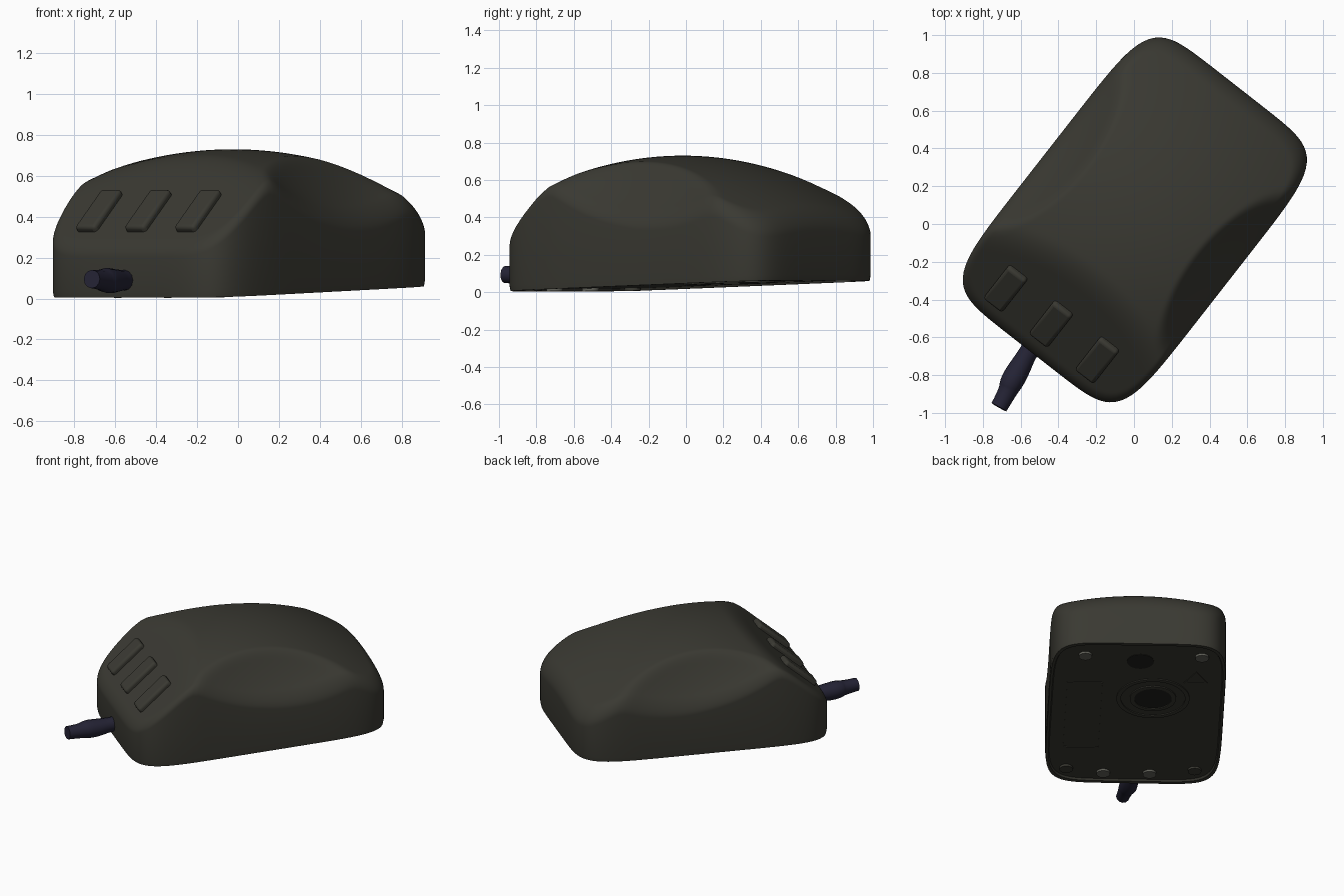
import bpy, bmesh, math
from mathutils import Matrix, Vector

if "Cube" in bpy.data.objects:
    bpy.data.objects.remove(bpy.data.objects["Cube"], do_unlink=True)

TURN = Matrix.Rotation(math.radians(-38), 4, 'Z')   # device sits turned on the desk
TILT = 0.033                                        # underside rises to the back
HALF_W, HALF_L, MID_U, MID_V, POWER = 0.59, 0.89, -0.01, 0.02, 6.5


def material(name, rgb):
    m = bpy.data.materials.new(name)
    m.use_nodes = True
    m.diffuse_color = (*rgb, 1)
    m.node_tree.nodes["Principled BSDF"].inputs["Base Color"].default_value = (*rgb, 1)
    return m


SHELL = material("dark olive grey", (0.042, 0.041, 0.032))
CORD = material("dark navy", (0.018, 0.017, 0.036))
PAD = material("worn grey", (0.12, 0.12, 0.10))
HOLE = material("deep shadow black", (0.015, 0.015, 0.012))


def finish(name, bm, mat, matrix=Matrix(), bevel=0, angle=35):
    bmesh.ops.recalc_face_normals(bm, faces=bm.faces)
    mesh = bpy.data.meshes.new(name)
    bm.to_mesh(mesh)
    bm.free()
    ob = bpy.data.objects.new(name, mesh)
    bpy.context.collection.objects.link(ob)
    ob.matrix_world = TURN @ matrix
    mesh.materials.append(mat)
    if bevel:
        mod = ob.modifiers.new("rounded edges", 'BEVEL')
        mod.width, mod.segments = bevel, 3
    bpy.ops.object.select_all(action='DESELECT')
    ob.select_set(True)
    bpy.context.view_layer.objects.active = ob
    bpy.ops.object.shade_smooth_by_angle(angle=math.radians(angle))
    return ob


# Shell shape: crown, sloped button panel and side grip hollows, blended
def smooth_min(a, b, k):
    h = max(k - abs(a - b), 0) / k
    return min(a, b) - h * h * k / 4


def floor_z(v):
    return 0.004 + TILT * (v + 0.87)


def panel_z(v):
    return 0.27 + 0.88 * (v + 0.85)


def top_z(u, v):
    crown = 0.73 - 0.35 * (v + 0.03) ** 2 - 0.25 * u * u
    d = max(HALF_W - abs(u), 0)
    hollow = 0.40 - 0.1 * v + 0.45 * (v - 0.05) ** 2 + 0.9 * d + 2.6 * d * d
    return smooth_min(smooth_min(crown, hollow, 0.05), panel_z(v), 0.05)


def outline(angle, k):
    c, s = math.cos(angle), math.sin(angle)
    r = k * (abs(c) ** POWER + abs(s) ** POWER) ** (-1 / POWER)
    return HALF_W * c * r, HALF_L * s * r + MID_V


def build_shell():
    bm = bmesh.new()
    count, rings = 192, 56
    angles = [2 * math.pi * i / count for i in range(count)]

    def ring(k, height):
        points = [outline(a, k) for a in angles]
        return [bm.verts.new((u + MID_U, v, height(u, v))) for u, v in points]

    def rounded_top(k):
        def height(u, v):
            r = 0.05 + 0.04 * min(max(v / 0.8, 0), 1)
            d = (1 - k) * math.hypot(u, v - MID_V) / k
            drop = r - math.sqrt(r * r - (r - d) ** 2) if d < r else 0
            return top_z(u, v) - drop
        return height

    loops = []
    for i in range(1, rings + 1):
        k = 1 - (1 - i / rings) ** 1.6                # rings crowd toward the rim
        loops.append(ring(k, rounded_top(k)))
    loops.append(ring(1, lambda u, v: floor_z(v) + 0.03))
    loops.append(ring(0.994, lambda u, v: floor_z(v)))
    loops.append(ring(0.965, lambda u, v: floor_z(v)))
    loops.append(ring(0.955, lambda u, v: floor_z(v) + 0.012))
    for a, b in zip(loops, loops[1:]):
        for i in range(count):
            j = (i + 1) % count
            bm.faces.new((a[i], a[j], b[j], b[i]))
    centre = bm.verts.new((MID_U, MID_V, top_z(0, MID_V)))
    for i in range(count):
        bm.faces.new((centre, loops[0][i], loops[0][(i + 1) % count]))
    bm.faces.new(loops[-1])
    finish("shell", bm, SHELL)


build_shell()


# Three push buttons on the front slope
slope = math.atan(0.88)
for side, u in (("right", -0.325), ("middle", -0.02), ("left", 0.29)):
    bm = bmesh.new()
    bmesh.ops.create_cube(bm, size=1, matrix=Matrix.Diagonal((0.125, 0.285, 0.08, 1)))
    place = Matrix.Translation((u, -0.675, panel_z(-0.675) - 0.01)) @ Matrix.Rotation(slope, 4, 'X')
    finish(side + "_button", bm, SHELL, place, bevel=0.018)


# Underside details, placed on the tilted base plate
def base_place(u, v, lift=0.012):
    return Matrix.Translation((u, v, floor_z(v) + lift)) @ Matrix.Rotation(math.atan(TILT), 4, 'X')


def disc(name, u, v, radius, thick, mat, stretch=1):
    bm = bmesh.new()
    bmesh.ops.create_cone(bm, cap_ends=True, segments=32, radius1=radius, radius2=radius,
                          depth=thick, matrix=Matrix.Diagonal((stretch, 1, 1, 1)))
    finish(name, bm, mat, base_place(u, v))


def flat_ring(name, u, v, inner, outer, thick, sides=48, spin=0.0, scale=(1, 1)):
    bm = bmesh.new()
    section = [(inner, -thick), (outer, -thick), (outer, thick), (inner, thick)]
    loops = []
    for r, z in section:
        loops.append([bm.verts.new((r * scale[0] * math.cos(spin + 2 * math.pi * i / sides),
                                    r * scale[1] * math.sin(spin + 2 * math.pi * i / sides), z))
                      for i in range(sides)])
    for n in range(4):
        a, b = loops[n], loops[(n + 1) % 4]
        for i in range(sides):
            j = (i + 1) % sides
            bm.faces.new((a[i], a[j], b[j], b[i]))
    finish(name, bm, SHELL, base_place(u, v))


flat_ring("ball_cover_rim", -0.12, 0.2, 0.215, 0.245, 0.007)
flat_ring("ball_opening_rim", -0.12, 0.2, 0.125, 0.155, 0.008)
disc("ball_opening", -0.12, 0.2, 0.126, 0.006, HOLE)
disc("rear_screw_hole", -0.02, 0.66, 0.09, 0.006, HOLE)
quarter = math.pi / 4
flat_ring("label_frame", 0.34, -0.03, 0.96, 1.0, 0.004, 4, quarter, (0.17, 0.59))
flat_ring("direction_mark", -0.40, 0.45, 0.065, 0.09, 0.004, 3, math.pi / 2)

for name, u, v, mat in (("rear_left_foot", 0.35, 0.73, PAD), ("rear_right_foot", -0.43, 0.73, PAD),
                        ("front_left_foot", 0.18, -0.75, PAD), ("front_right_foot", -0.13, -0.75, PAD),
                        ("front_left_stud", 0.43, -0.70, SHELL), ("front_right_stud", -0.43, -0.70, SHELL)):
    disc(name, u, v, 0.045, 0.03, mat, stretch=1.0)


# Short uneven length of cord leaving the front
curve = bpy.data.curves.new("cord", 'CURVE')
curve.dimensions = '3D'
curve.bevel_depth, curve.bevel_resolution, curve.use_fill_caps = 0.05, 4, True
path = [(-0.50, -0.58, 0.09, 1.0), (-0.56, -0.68, 0.09, 0.95), (-0.61, -0.77, 0.085, 1.2),
        (-0.65, -0.84, 0.09, 1.25), (-0.67, -0.89, 0.09, 0.95), (-0.715, -0.97, 0.095, 0.9)]
spline = curve.splines.new('NURBS')
spline.points.add(len(path) - 1)
for point, (x, y, z, r) in zip(spline.points, path):
    point.co, point.radius = (x, y, z, 1), r
spline.order_u, spline.use_endpoint_u = 3, True
cord = bpy.data.objects.new("cord", curve)
bpy.context.collection.objects.link(cord)
curve.materials.append(CORD)
bpy.ops.object.select_all(action='DESELECT')
cord.select_set(True)
bpy.context.view_layer.objects.active = cord
bpy.ops.object.convert(target='MESH')
bpy.ops.object.shade_smooth_by_angle(angle=math.radians(40))
